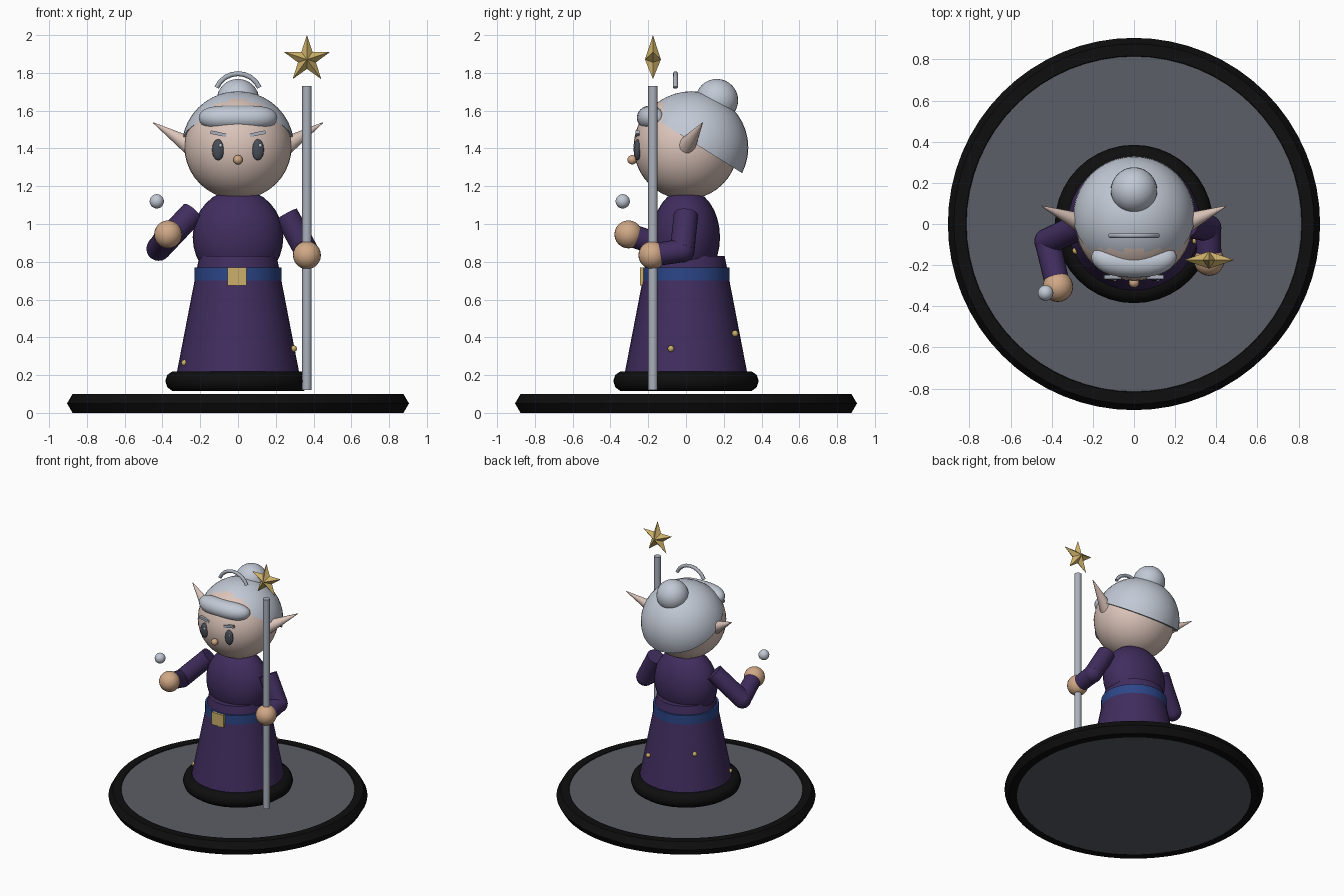
import bpy, bmesh, math
from mathutils import Vector, Matrix

if "Cube" in bpy.data.objects:
    bpy.data.objects.remove(bpy.data.objects["Cube"])


def material(name, r, g, b):
    m = bpy.data.materials.new(name)
    lin = [(c / 255 / 12.92 if c < 11 else ((c / 255 + 0.055) / 1.055) ** 2.4) for c in (r, g, b)]
    m.diffuse_color = (*lin, 1)
    m.use_nodes = True
    m.node_tree.nodes["Principled BSDF"].inputs["Base Color"].default_value = m.diffuse_color
    return m


PURPLE = material("purple cloth", 64, 45, 94)
STONE = material("grey stone", 91, 94, 102)
BLACK = material("black trim", 14, 14, 15)
SKIN = material("pale skin", 220, 197, 186)
TAN = material("tan skin", 208, 168, 134)
HAIR = material("silver hair", 194, 201, 213)
METAL = material("grey metal", 170, 176, 188)
BLUE = material("blue belt", 44, 70, 136)
GOLD = material("gold", 204, 176, 106)
EYE = material("eye grey", 72, 78, 88)


def finish(bm, name, mat, angle=35):
    bmesh.ops.recalc_face_normals(bm, faces=bm.faces)
    me = bpy.data.meshes.new(name)
    for f in bm.faces:
        f.smooth = angle > 0
    bm.to_mesh(me)
    bm.free()
    if angle > 0:
        me.set_sharp_from_angle(angle=math.radians(angle))
    me.materials.append(mat)
    ob = bpy.data.objects.new(name, me)
    bpy.context.collection.objects.link(ob)
    return ob


def ball_mesh(loc, size, seg):
    bm = bmesh.new()
    mat = Matrix.Translation(loc) @ Matrix.Diagonal((*size, 1))
    bmesh.ops.create_uvsphere(bm, u_segments=seg, v_segments=seg // 2, radius=1, matrix=mat)
    return bm


def ball(name, mat, loc, size, seg=32):
    if not isinstance(size, tuple):
        size = (size,) * 3
    return finish(ball_mesh(loc, size, seg), name, mat, 60)


def tube(name, mat, a, b, r1, r2=None, seg=24):
    """Cylinder or cone from point a to point b."""
    a, b = Vector(a), Vector(b)
    d = b - a
    bm = bmesh.new()
    m = Matrix.Translation((a + b) / 2) @ d.to_track_quat('Z', 'Y').to_matrix().to_4x4()
    bmesh.ops.create_cone(bm, cap_ends=True, segments=seg, radius1=r1,
                          radius2=r1 if r2 is None else r2, depth=d.length, matrix=m)
    return finish(bm, name, mat, 50)


def box(name, mat, loc, size, tilt=0):
    bm = bmesh.new()
    m = Matrix.Translation(loc) @ Matrix.Rotation(tilt, 4, 'Y') @ Matrix.Diagonal((*size, 1))
    bmesh.ops.create_cube(bm, size=1, matrix=m)
    return finish(bm, name, mat, 0)


def ring(name, mat, loc, R, r, seg, sides, start=0, end=math.tau, upright=False, angle=50):
    """Torus or torus arc, flat on the ground or standing in the xz plane."""
    bm = bmesh.new()
    full = end - start > 6.28
    loops = []
    for i in range(seg if full else seg + 1):
        t = start + (end - start) * i / seg
        loop = []
        for j in range(sides):
            p = math.tau * j / sides
            d, h = R + r * math.cos(p), r * math.sin(p)
            x, y = d * math.cos(t), d * math.sin(t)
            loop.append(bm.verts.new(Vector(loc) + Vector((x, h, y) if upright else (x, y, h))))
        loops.append(loop)
    for i in range(seg):
        A, B = loops[i], loops[(i + 1) % len(loops)]
        for j in range(sides):
            k = (j + 1) % sides
            bm.faces.new((A[j], A[k], B[k], B[j]))
    if not full:
        bm.faces.new(loops[0])
        bm.faces.new(loops[-1])
    return finish(bm, name, mat, angle)


# Round base with black rim
tube("base_disc", STONE, (0, 0, 0), (0, 0, 0.095), 0.845, seg=32)
ring("base_rim", BLACK, (0, 0, 0.05), 0.847, 0.058, 64, 6)

# Robe: hem, skirt, torso, belt and buckle
ring("robe_hem", BLACK, (0, 0, 0.168), 0.33, 0.055, 40, 10)
tube("robe_skirt", PURPLE, (0, 0, 0.13), (0, 0, 0.83), 0.34, 0.205, 32)
ball("torso", PURPLE, (0, 0, 0.93), (0.24, 0.18, 0.255))
tube("belt", BLUE, (0, 0, 0.675), (0, 0, 0.77), 0.23, seg=32)
box("buckle", GOLD, (-0.005, -0.228, 0.722), (0.1, 0.03, 0.095))

# Gold studs on the skirt
for i, p in enumerate([(-0.283, -0.13, 0.265), (0.295, -0.08, 0.34), (0.14, 0.26, 0.42), (-0.2, 0.18, 0.49)]):
    ball(f"stud_{i}", GOLD, p, 0.018, 8)

# Arms: raised arm and staff arm
for side, shoulder, elbow, hand in (
        ("raised", (-0.24, 0, 1.06), (-0.42, -0.085, 0.87), (-0.37, -0.305, 0.945)),
        ("staff", (0.255, 0, 1.05), (0.36, -0.02, 0.86), (0.365, -0.178, 0.835))):
    tube(side + "_upper_arm", PURPLE, shoulder, elbow, 0.065, seg=20)
    ball(side + "_elbow", PURPLE, elbow, 0.065, 20)
    tube(side + "_forearm", PURPLE, elbow, hand, 0.063, 0.06, 20)
    ball(side + "_hand", TAN, hand, 0.074, 24)

# Floating orb
ball("orb", HAIR, (-0.43, -0.335, 1.12), 0.038, 20)

# Head and nose
ball("head", SKIN, (0, 0, 1.41), (0.284, 0.277, 0.28), 40)
ball("nose", TAN, (0, -0.285, 1.34), 0.025, 16)

# Hair cap, cut off along a slanted hairline
bm = ball_mesh((0, 0.03, 1.405), (0.298, 0.3, 0.298), 40)
bmesh.ops.bisect_plane(bm, geom=bm.verts[:] + bm.edges[:] + bm.faces[:], dist=1e-5,
                       plane_co=(0, 0.08, 1.405), plane_no=(0, 0.53, 0.85), clear_inner=True)
bmesh.ops.holes_fill(bm, edges=[e for e in bm.edges if e.is_boundary], sides=0)
finish(bm, "hair_cap", HAIR, 50)
ball("hair_bun", HAIR, (0, 0.163, 1.655), 0.113)

# Fringe: blunt ended roll bent back around the forehead
bm = ball_mesh((0, 0, 0), (1, 1, 1), 32)
bmesh.ops.rotate(bm, verts=bm.verts, matrix=Matrix.Rotation(math.pi / 2, 3, 'Y'))
for v in bm.verts:
    x = v.co.x
    k = math.sqrt(1 + x * x)
    v.co = (0.208 * x, -0.19 + 0.07 * k * v.co.y + 0.03 * x * x,
            1.562 + 0.065 * k * v.co.z - 0.0 * x)
finish(bm, "hair_fringe", HAIR, 60)

# Eyes, brows and ears
for s, side in ((-1, "left"), (1, "right")):
    ball(side + "_eye", EYE, (s * 0.105, -0.257, 1.393), (0.032, 0.02, 0.056), 24)
    ball(side + "_eye_glint", HAIR, (s * 0.105 + 0.012, -0.274, 1.415), (0.009, 0.005, 0.009), 10)
    box(side + "_brow", METAL, (s * 0.104, -0.257, 1.478), (0.085, 0.02, 0.018), -s * 0.21)
    tube(side + "_ear", SKIN, (s * 0.255, 0.005, 1.415), (s * 0.45, 0.088, 1.537), 0.048, 0.002, 16)

# Circlet arc above the hair
ring("circlet", METAL, (0, -0.056, 1.672), 0.124, 0.013, 8, 8,
     math.radians(24), math.radians(156), upright=True)

# Staff and faceted star
SX, SY = 0.365, -0.175
tube("staff", METAL, (SX, SY, 0.12), (SX, SY, 1.73), 0.025, seg=12)
bm = bmesh.new()
rim = []
for i in range(10):
    r = 0.05 if i % 2 else 0.129
    t = math.pi / 2 + i * math.pi / 5
    rim.append(bm.verts.new((SX + r * math.cos(t), SY, 1.871 + r * math.sin(t))))
for y in (-0.042, 0.042):
    tip = bm.verts.new((SX, SY + y, 1.871))
    for i in range(10):
        bm.faces.new((rim[i], rim[(i + 1) % 10], tip))
finish(bm, "staff_star", GOLD, 0)
